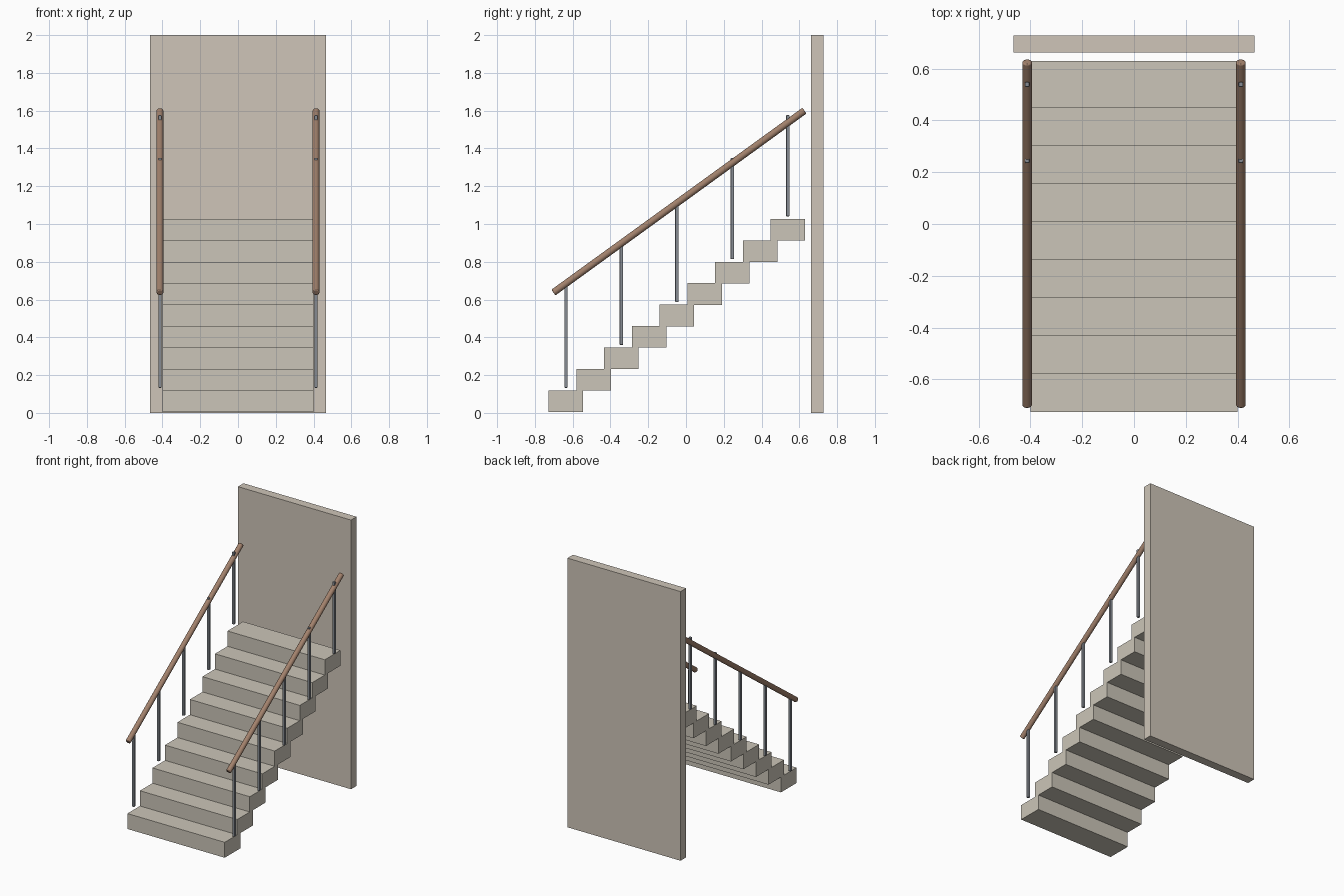
import bpy
from math import atan2, hypot, pi, radians

if "Cube" in bpy.data.objects:
    bpy.data.objects.remove(bpy.data.objects["Cube"])


def material(name, rgb):
    m = bpy.data.materials.new(name)
    m.diffuse_color = (*rgb, 1)
    m.use_nodes = True
    m.node_tree.nodes["Principled BSDF"].inputs["Base Color"].default_value = m.diffuse_color
    return m


STONE = material("stone", (0.60, 0.56, 0.48))
PLASTER = material("plaster", (0.62, 0.56, 0.48))
STEEL = material("steel", (0.24, 0.26, 0.29))
WOOD = material("wood", (0.36, 0.22, 0.15))


def bevel(ob, width, segments):
    b = ob.modifiers.new("bevel", 'BEVEL')
    b.width, b.segments = width, segments
    b.limit_method, b.angle_limit = 'ANGLE', radians(50)


def box(name, lo, hi, mat):
    bpy.ops.mesh.primitive_cube_add(size=1, location=[(a + b) / 2 for a, b in zip(lo, hi)])
    ob = bpy.context.object
    ob.name = name
    ob.scale = [b - a for a, b in zip(lo, hi)]
    bpy.ops.object.transform_apply(location=False, rotation=False, scale=True)
    ob.data.materials.append(mat)
    return ob


RUN, RISE = 0.1468, 0.1135      # step pitch
Y0, DEPTH, TOP0 = -0.727, 0.183, 0.119
HALF_W, RAIL_X = 0.40, 0.413

# Back wall
box("wall", (-0.465, 0.663, 0), (0.465, 0.728, 2), PLASTER)

# Floating block steps
for i in range(9):
    y, top = Y0 + i * RUN, TOP0 + i * RISE
    box(f"step_{i + 1}", (-HALF_W, y, top - 0.1145), (HALF_W, y + DEPTH, top), STONE)

for side, sx in (("left", -1), ("right", 1)):
    x = sx * RAIL_X
    # Balusters on every second step
    for k in range(5):
        y = Y0 + DEPTH / 2 + 2 * k * RUN
        z = TOP0 + 0.014 + 2 * k * RISE
        h = 0.009
        post = box(f"{side}_baluster_{k + 1}", (x - h, y - h, z), (x + h, y + h, z + 0.535), STEEL)
        bevel(post, 0.003, 2)

    # Sloping round handrail
    (y1, z1), (y2, z2) = (-0.702, 0.637), (0.627, 1.6)
    bpy.ops.mesh.primitive_cylinder_add(
        vertices=24, radius=0.0185, depth=hypot(y2 - y1, z2 - z1),
        location=(x, (y1 + y2) / 2, (z1 + z2) / 2),
        rotation=(atan2(z2 - z1, y2 - y1) - pi / 2, 0, 0))
    rail = bpy.context.object
    rail.name = f"{side}_handrail"
    rail.data.materials.append(WOOD)
    bevel(rail, 0.005, 2)
    bpy.ops.object.shade_smooth_by_angle(angle=radians(40))
